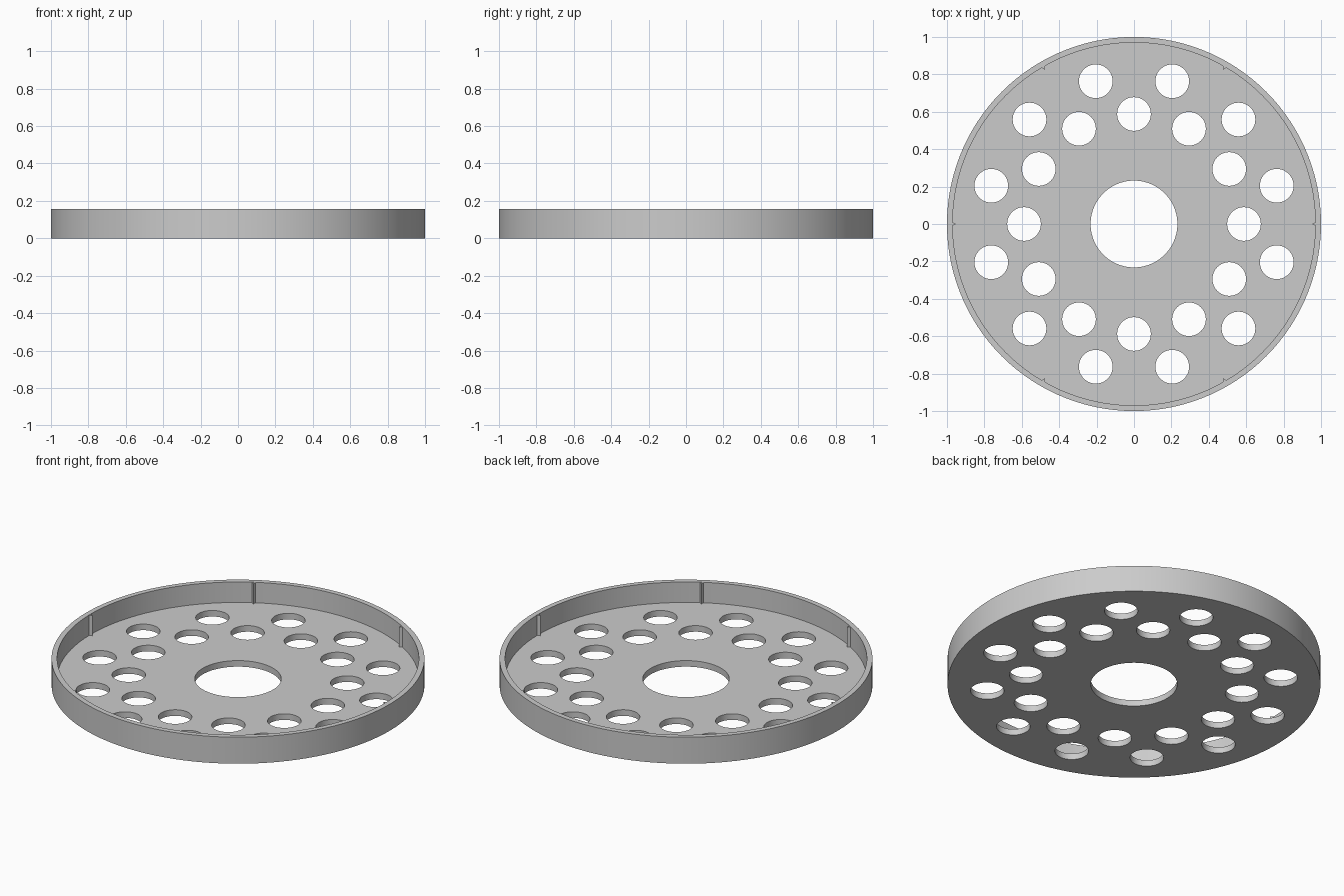
import bpy, bmesh
from math import cos, sin, pi, radians
from mathutils import Matrix, Vector

if "Cube" in bpy.data.objects:
    bpy.data.objects.remove(bpy.data.objects["Cube"], do_unlink=True)

HEIGHT, FLOOR = 0.157, 0.036
OUTER, INNER = 1.0, 0.97

grey = bpy.data.materials.new("plain grey")
grey.use_nodes = True
colour = (0.6, 0.6, 0.6, 1)
grey.diffuse_color = colour
grey.node_tree.nodes["Principled BSDF"].inputs["Base Color"].default_value = colour


def make_object(name, bm):
    bmesh.ops.recalc_face_normals(bm, faces=bm.faces)
    mesh = bpy.data.meshes.new(name)
    bm.to_mesh(mesh)
    bm.free()
    mesh.materials.append(grey)
    obj = bpy.data.objects.new(name, mesh)
    bpy.context.collection.objects.link(obj)
    return obj


def prism(bm, points, z0, z1):
    """Closed prism over a flat outline."""
    face = bm.faces.new([bm.verts.new((x, y, z0)) for x, y in points])
    top = bmesh.ops.extrude_face_region(bm, geom=[face], use_keep_orig=True)["geom"]
    verts = [v for v in top if isinstance(v, bmesh.types.BMVert)]
    bmesh.ops.translate(bm, verts=verts, vec=(0, 0, z1 - z0))


def circle(radius, count, x=0, y=0):
    return [(x + radius * cos(2 * pi * i / count), y + radius * sin(2 * pi * i / count))
            for i in range(count)]


# Tray: a disc with an upright rim, its top face inset and pushed down
bm = bmesh.new()
prism(bm, circle(OUTER, 120), 0, HEIGHT)
bmesh.ops.recalc_face_normals(bm, faces=bm.faces)
top = max(bm.faces, key=lambda f: f.calc_center_median().z)
lid = bmesh.ops.extrude_face_region(bm, geom=[top])["geom"]
bmesh.ops.delete(bm, geom=[top], context='FACES_ONLY')
ring = [v for v in lid if isinstance(v, bmesh.types.BMVert)]
bmesh.ops.scale(bm, verts=ring, vec=(INNER, INNER, 1))
floor = [f for f in lid if isinstance(f, bmesh.types.BMFace)]
drop = bmesh.ops.extrude_face_region(bm, geom=floor)["geom"]
bmesh.ops.delete(bm, geom=floor, context='FACES_ONLY')
bmesh.ops.translate(bm, verts=[v for v in drop if isinstance(v, bmesh.types.BMVert)],
                    vec=(0, 0, FLOOR - HEIGHT))
tray = make_object("perforated_tray", bm)

# Holes: large centre opening and two staggered rings of twelve
bm = bmesh.new()
prism(bm, circle(0.232, 80), -0.1, 0.1)
for radius, offset in ((0.588, 0), (0.79, 15)):
    for k in range(12):
        a = radians(offset + 30 * k)
        prism(bm, circle(0.09, 48, radius * cos(a), radius * sin(a)), -0.1, 0.1)
cutter = make_object("hole_cutter", bm)
cutter.hide_render = True

cut = tray.modifiers.new("holes", 'BOOLEAN')
cut.operation, cut.solver, cut.object = 'DIFFERENCE', 'EXACT', cutter
bpy.context.view_layer.objects.active = tray
tray.select_set(True)
bpy.ops.object.modifier_apply(modifier=cut.name)
bpy.data.objects.remove(cutter, do_unlink=True)
bpy.ops.object.shade_smooth_by_angle(angle=radians(30))

# Ribs: six small pointed ridges inside the rim
bm = bmesh.new()
for k in range(6):
    turn = Matrix.Rotation(radians(60 * k), 3, 'Z')
    outline = [turn @ Vector(p) for p in ((0.953, 0, 0), (0.975, 0.012, 0), (0.975, -0.012, 0))]
    prism(bm, [p.xy for p in outline], FLOOR - 0.005, HEIGHT - 0.002)
make_object("rim_ribs", bm)
